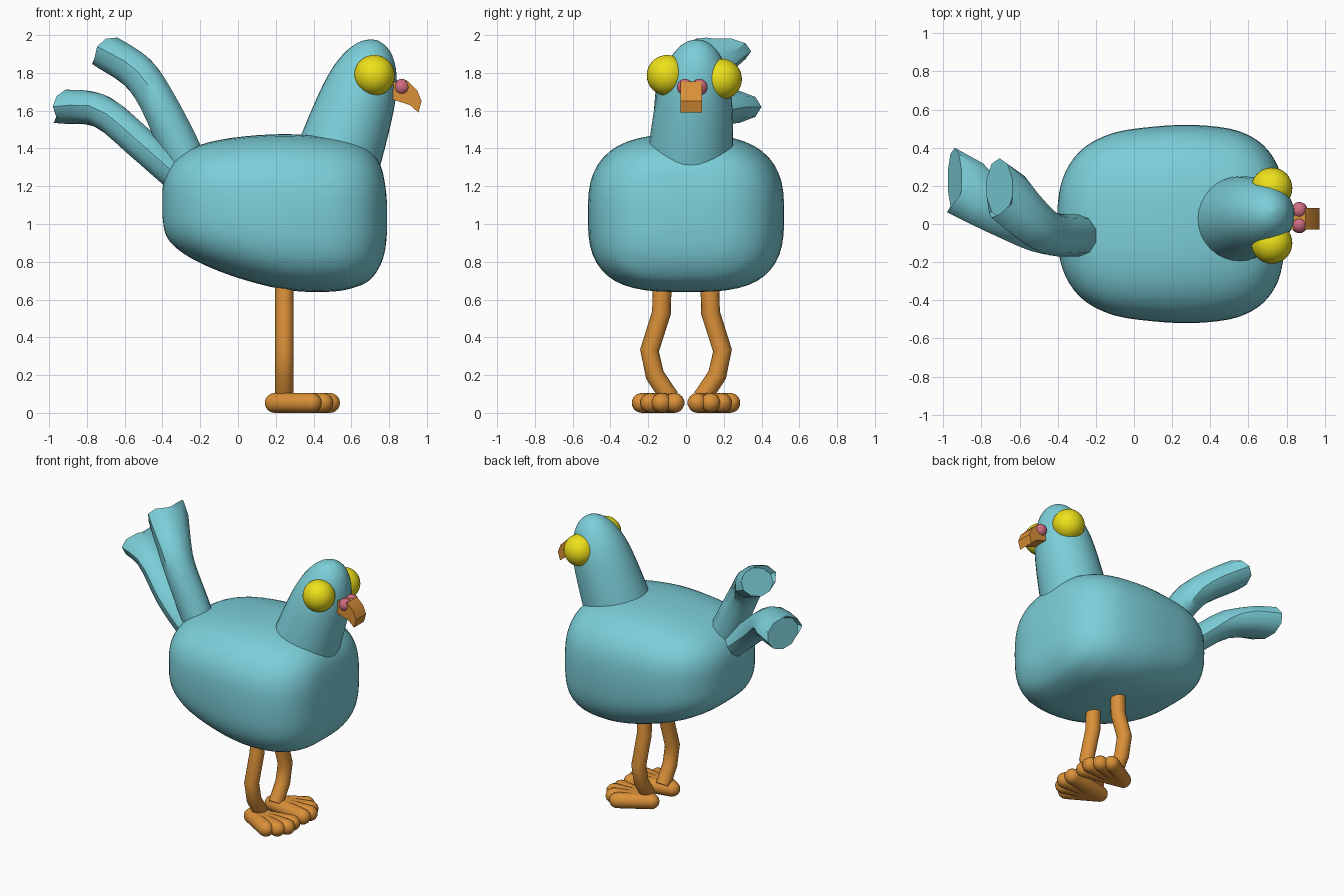
import bpy, bmesh, math
from mathutils import Vector

if "Cube" in bpy.data.objects:
    bpy.data.objects.remove(bpy.data.objects["Cube"])


def material(name, rgb):
    m = bpy.data.materials.new(name)
    m.diffuse_color = (*rgb, 1)
    m.use_nodes = True
    m.node_tree.nodes["Principled BSDF"].inputs["Base Color"].default_value = m.diffuse_color
    return m


TEAL = material("teal", (0.2, 0.62, 0.69))
ORANGE = material("orange", (0.7, 0.28, 0.04))
YELLOW = material("yellow", (0.85, 0.75, 0.01))
PINK = material("pink", (0.63, 0.15, 0.22))


def finish(name, bm, mat, angle=40):
    bmesh.ops.recalc_face_normals(bm, faces=bm.faces)
    me = bpy.data.meshes.new(name)
    bm.to_mesh(me)
    bm.free()
    ob = bpy.data.objects.new(name, me)
    bpy.context.collection.objects.link(ob)
    me.materials.append(mat)
    bpy.ops.object.select_all(action='DESELECT')
    ob.select_set(True)
    bpy.context.view_layer.objects.active = ob
    bpy.ops.object.shade_smooth_by_angle(angle=math.radians(angle))
    return ob


def spline(rows, n):
    """Catmull-Rom interpolation of rows of numbers."""
    out = []
    for i in range(len(rows) - 1):
        a, b, c, d = (rows[min(max(i + k, 0), len(rows) - 1)] for k in (-1, 0, 1, 2))
        for s in range(n):
            t = s / n
            out.append([0.5 * (2 * q + (r - p) * t + (2 * p - 5 * q + 4 * r - w) * t * t
                               + (3 * q - p - 3 * r + w) * t ** 3)
                        for p, q, r, w in zip(a, b, c, d)])
    return out + [list(rows[-1])]


def loft(name, rings, mat, angle=40):
    bm = bmesh.new()
    vs = [[bm.verts.new(p) for p in ring] for ring in rings]
    n = len(vs[0])
    for a, b in zip(vs, vs[1:]):
        for i in range(n):
            j = (i + 1) % n
            bm.faces.new((a[i], a[j], b[j], b[i]))
    bm.faces.new(vs[0])
    bm.faces.new(vs[-1])
    return finish(name, bm, mat, angle)


def tube(name, rows, mat, ref, sides=16, end=None, angle=40):
    """Rows are x, y, z, radius along ref, radius across it."""
    pts = [Vector(r[:3]) for r in rows]
    rings = []
    for i, r in enumerate(rows):
        t = (pts[min(i + 1, len(pts) - 1)] - pts[max(i - 1, 0)]).normalized()
        if end and i == len(rows) - 1:
            t = Vector(end).normalized()
        u = Vector(ref)
        u = (u - t * u.dot(t)).normalized()
        v = t.cross(u)
        rings.append([pts[i] + u * r[3] * math.cos(a) + v * r[4] * math.sin(a)
                      for a in (2 * math.pi * k / sides for k in range(sides))])
    return loft(name, rings, mat, angle)


def ball(name, loc, r, mat):
    bm = bmesh.new()
    bmesh.ops.create_uvsphere(bm, u_segments=32, v_segments=16, radius=r)
    bmesh.ops.translate(bm, vec=loc, verts=bm.verts)
    return finish(name, bm, mat)


# Body: superellipse sections along x (x, bottom, top, half width)
stations = [(-.40, 1.04, 1.18, .1), (-.385, .95, 1.26, .2), (-.34, .885, 1.335, .31),
            (-.25, .82, 1.40, .41), (-.1, .75, 1.445, .48), (.1, .685, 1.47, .51),
            (.3, .645, 1.475, .52), (.5, .642, 1.458, .50), (.62, .665, 1.43, .455),
            (.70, .705, 1.385, .39), (.755, .785, 1.31, .30), (.78, .87, 1.2, .2),
            (.79, .97, 1.1, .1)]
rings = []
for x, zb, zt, w in spline(stations, 3):
    ring = []
    for k in range(48):
        a = 2 * math.pi * k / 48
        c, s = math.cos(a), math.sin(a)
        e = 2 / (2.75 if s > 0 else 3.1)
        ring.append((x, w * math.copysign(abs(c) ** e, c),
                     (zb + zt) / 2 + (zt - zb) / 2 * math.copysign(abs(s) ** e, s)))
    rings.append(ring)
loft("body", rings, TEAL, 60)

# Head and neck: tilted tapering dome (distance along axis, radius)
base, axis = Vector((.54, .025, 1.38)), Vector((.2, .04, .6)).normalized()
profile = [(0, .225), (.15, .215), (.3, .2), (.4, .182), (.47, .16), (.53, .132),
           (.58, .095), (.61, .055), (.625, .01)]
tube("head", [[*(base + axis * t), r, r] for t, r in spline(profile, 3)],
     TEAL, (0, 1, 0), 32, end=axis)

# Eyes and nostril bumps
ball("right_eye", (.722, -.1, 1.787), .108, YELLOW)
ball("left_eye", (.722, .188, 1.767), .108, YELLOW)
for side, y in (("right", -.005), ("left", .072)):
    ball(side + "_nostril", (.867, y, 1.725), .043, PINK)

# Beak: hooked profile extruded sideways
hook = [(.80, 1.75), (.90, 1.755), (.95, 1.705), (.972, 1.65), (.955, 1.59),
        (.91, 1.63), (.80, 1.665)]
loft("beak", [[(x, y, z) for x, z in hook] for y in (-.03, .085)], ORANGE, 30)

# Tail feathers: curved tubes with flared flat ends
upper = [(-.25, -.06, 1.28, .11, .105), (-.32, -.06, 1.43, .11, .11),
         (-.435, -.05, 1.665, .115, .1), (-.54, .02, 1.81, .13, .1),
         (-.705, .19, 1.915, .155, .1)]
lower = [(-.25, -.06, 1.2, .11, .09), (-.36, -.06, 1.29, .11, .09),
         (-.52, -.03, 1.43, .115, .09), (-.73, .08, 1.6, .13, .09),
         (-.94, .23, 1.62, .17, .097)]
tube("upper_tail", spline(upper, 3), TEAL, (0, 1, 0), 10, end=(-.7, 0, .7))
tube("lower_tail", spline(lower, 3), TEAL, (0, 1, 0), 10, end=(-.92, 0, .39))

# Legs and toes, mirrored across y
leg = [(.125, .72), (.13, .53), (.193, .33), (.165, .2), (.085, .08)]
toes = [(.39, .235), (.45, .19), (.487, .13), (.48, .06)]
R = .053
for side, s in (("right", -1), ("left", 1)):
    tube(side + "_leg", [(.245, s * y, z, .05, .05) for y, z in leg],
         ORANGE, (1, 0, 0), 16, angle=50)
    for n, (tx, ty) in enumerate(toes, 1):
        a, b = Vector((.195, s * .12, R)), Vector((tx, s * ty, R))
        d = (b - a).normalized()
        arc = [math.radians(q) for q in (4, 25, 45, 68, 90)]
        rows = [[*(a - d * R * math.cos(q)), R * math.sin(q), R * math.sin(q)] for q in arc]
        rows += [[*(b + d * R * math.cos(q)), R * math.sin(q), R * math.sin(q)]
                 for q in reversed(arc)]
        tube(f"{side}_toe_{n}", rows, ORANGE, (0, 0, 1), 14, angle=60)
